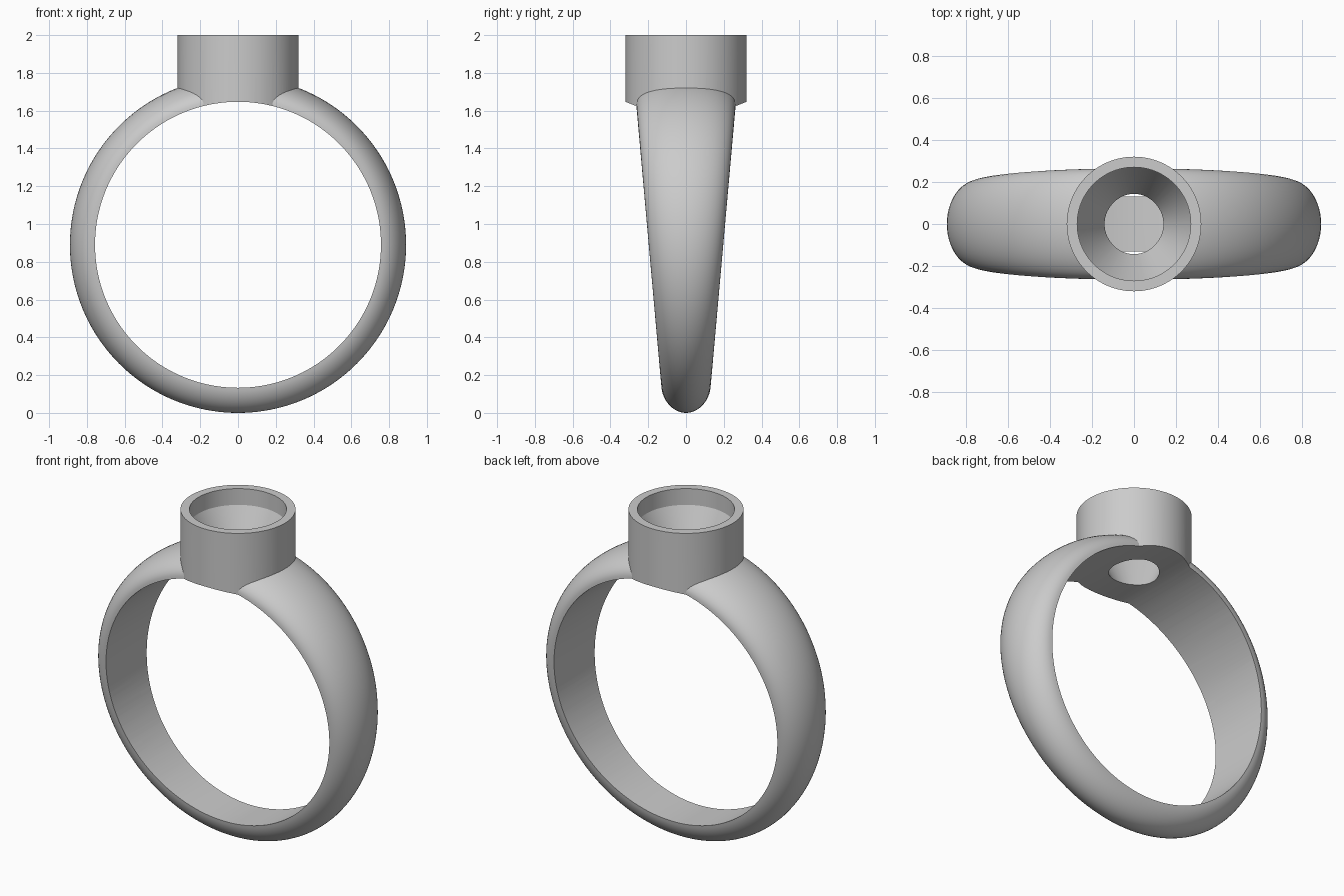
import bpy, bmesh
from math import sin, cos, pi, radians
from mathutils import Matrix

cube = bpy.data.objects.get("Cube")
if cube:
    bpy.data.objects.remove(cube, do_unlink=True)

CENTRE = 0.89      # height of the finger hole centre
INNER = 0.757      # finger hole radius
THICK = 0.133      # band thickness at the crown

metal = bpy.data.materials.new("grey metal")
metal.use_nodes = True
metal.diffuse_color = (0.6, 0.6, 0.6, 1)
metal.node_tree.nodes["Principled BSDF"].inputs["Base Color"].default_value = (0.6, 0.6, 0.6, 1)


def make_object(name, bm):
    bmesh.ops.recalc_face_normals(bm, faces=bm.faces)
    mesh = bpy.data.meshes.new(name)
    bm.to_mesh(mesh)
    bm.free()
    mesh.materials.append(metal)
    obj = bpy.data.objects.new(name, mesh)
    bpy.context.collection.objects.link(obj)
    return obj


def bridge(bm, rings):
    """Join successive vertex rings with quads."""
    for a, b in zip(rings, rings[1:]):
        n = len(a)
        for i in range(n):
            j = (i + 1) % n
            bm.faces.new((a[i], a[j], b[j], b[i]))


def lathe(name, profile, segments=96):
    """Closed solid turned around z from (radius, height) pairs."""
    bm = bmesh.new()
    rings = [[bm.verts.new((r * cos(2 * pi * i / segments),
                            r * sin(2 * pi * i / segments), z))
              for i in range(segments)] for r, z in profile]
    bridge(bm, rings)
    bm.faces.new(rings[0])
    bm.faces.new(rings[-1])
    return make_object(name, bm)


def boolean(target, other, operation):
    mod = target.modifiers.new(operation, 'BOOLEAN')
    mod.operation = operation
    mod.solver = 'EXACT'
    mod.object = other
    bpy.context.view_layer.objects.active = target
    bpy.ops.object.modifier_apply(modifier=mod.name)
    bpy.data.objects.remove(other, do_unlink=True)


# Band: half-elliptical section swept round the finger, widening with height
steps, turns = 24, 160
section = [(cos(pi * i / steps), INNER + THICK * sin(pi * i / steps))
           for i in range(steps + 1)]
section += [(-1, INNER - 0.02), (1, INNER - 0.02)]
bm = bmesh.new()
rings = []
for t in range(turns):
    a = 2 * pi * t / turns
    ring = []
    for side, r in section:
        z = CENTRE + r * cos(a)
        half_width = 0.118 + 0.089 * z
        ring.append(bm.verts.new((r * sin(a), side * half_width, z)))
    rings.append(ring)
bridge(bm, rings + rings[:1])
band = make_object("ring_band", bm)

# Round bezel on top of the band
bezel = lathe("bezel", [(0.32, 1.55), (0.32, 2.0)])
boolean(band, bezel, 'UNION')

# Stone seat: straight wall, cone and open hole
seat = lathe("seat_cutter", [(0.14, 1.5), (0.14, 1.64), (0.27, 1.9), (0.27, 2.1)])
seat.hide_render = True
boolean(band, seat, 'DIFFERENCE')

# Finger hole
bm = bmesh.new()
bmesh.ops.create_cone(bm, cap_ends=True, segments=turns, radius1=INNER, radius2=INNER, depth=2,
                      matrix=Matrix.Translation((0, 0, CENTRE)) @ Matrix.Rotation(pi / 2, 4, 'X'))
finger = make_object("finger_cutter", bm)
finger.hide_render = True
boolean(band, finger, 'DIFFERENCE')

# Smooth shading with sharp rims
bpy.ops.object.select_all(action='DESELECT')
band.select_set(True)
bpy.context.view_layer.objects.active = band
bpy.ops.object.shade_smooth_by_angle(angle=radians(22))
